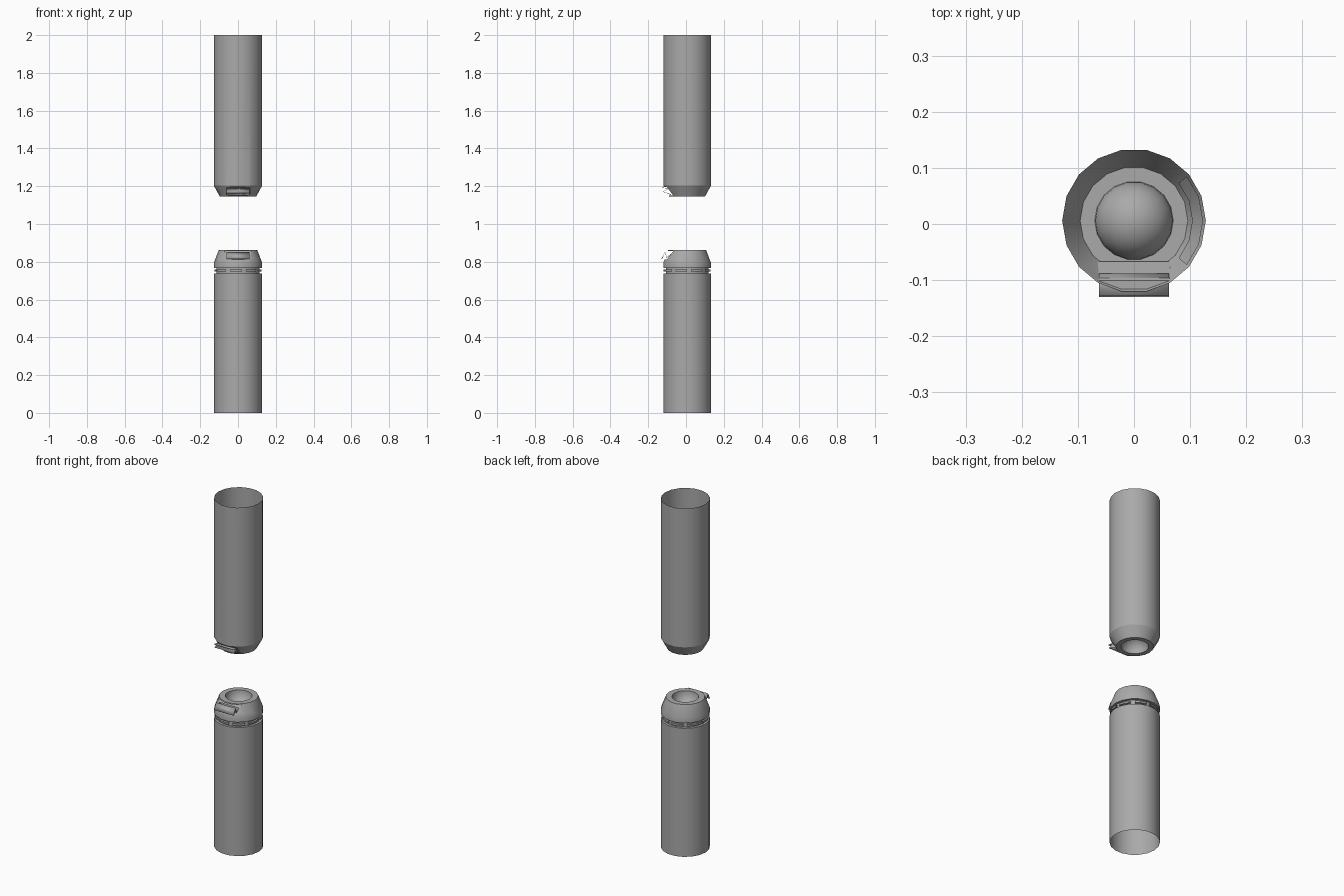
import bpy, bmesh, math
from mathutils import Vector

cube = bpy.data.objects.get("Cube")
if cube:
    bpy.data.objects.remove(cube)

SIDES = 18
CENTRE_Y = 0.006

grey = bpy.data.materials.new("plain grey")
grey.use_nodes = True
colour = (0.4, 0.4, 0.4, 1)
grey.diffuse_color = colour
bsdf = grey.node_tree.nodes["Principled BSDF"]
bsdf.inputs["Base Color"].default_value = colour
bsdf.inputs["Roughness"].default_value = 0.7


def finish(name, bm, recalc=True):
    if recalc:
        bmesh.ops.recalc_face_normals(bm, faces=bm.faces)
    mesh = bpy.data.meshes.new(name)
    bm.to_mesh(mesh)
    bm.free()
    mesh.materials.append(grey)
    obj = bpy.data.objects.new(name, mesh)
    bpy.context.collection.objects.link(obj)
    bpy.ops.object.select_all(action="DESELECT")
    obj.select_set(True)
    bpy.context.view_layer.objects.active = obj
    bpy.ops.object.shade_smooth_by_angle(angle=math.radians(28))
    return obj


def lathe(profile, sides=SIDES, keep=lambda i: True):
    """Turn a list of (radius, z) points about the upright axis."""
    bm = bmesh.new()
    rings = []
    for r, z in profile:
        rings.append([bm.verts.new((r * math.cos(math.tau * i / sides),
                                    CENTRE_Y + r * math.sin(math.tau * i / sides), z))
                      for i in range(sides)])
    for a, b in zip(rings, rings[1:]):
        for i in range(sides):
            if keep(i):
                j = (i + 1) % sides
                bm.faces.new((a[i], a[j], b[j], b[i]))
    bmesh.ops.remove_doubles(bm, verts=bm.verts, dist=1e-5)
    loose = [v for v in bm.verts if not v.link_faces]
    bmesh.ops.delete(bm, geom=loose, context="VERTS")
    return bm


def dome(radius, z, direction, steps=8):
    angles = [math.pi / 2 * k / steps for k in range(steps + 1)]
    return [(radius * math.cos(a), z + direction * radius * math.sin(a)) for a in angles]


def cut_pocket(bm, rim, shoulder):
    """Cut a flat slanted pocket into the front of the taper."""
    lo, hi = sorted((rim, shoulder))
    back = Vector((0, -0.067, rim))
    slope = Vector((0, -0.101, shoulder)) - back
    normal = slope.cross(Vector((1, 0, 0))).normalized()
    if normal.y > 0:
        normal.negate()

    def front_faces():
        return [f for f in bm.faces
                if f.calc_center_median().y < -0.05
                and lo - 0.006 < f.calc_center_median().z < hi + 0.012
                and abs(f.normal.z) < 0.95
                and min((v.co.xy - Vector((0, CENTRE_Y))).length for v in f.verts) > 0.08]

    for co, no in ((Vector((0, 0, lo)), Vector((0, 0, 1))),
                   (Vector((0, 0, hi)), Vector((0, 0, 1))), (back, normal)):
        bm.normal_update()
        faces = front_faces()
        geom = set(faces)
        for f in faces:
            geom.update(f.edges)
            geom.update(f.verts)
        bmesh.ops.bisect_plane(bm, geom=list(geom), plane_co=co, plane_no=no, dist=1e-5)
    bm.normal_update()
    doomed = [f for f in front_faces()
              if lo < f.calc_center_median().z < hi
              and (f.calc_center_median() - back).dot(normal) > 1e-4]
    rim_verts = {v for f in doomed for v in f.verts}
    bmesh.ops.delete(bm, geom=doomed, context="FACES")
    rim_verts = [v for v in rim_verts if v.is_valid]
    # shelves above and below, then the slanted back
    for level in (lo, hi):
        arc = sorted((v for v in rim_verts if abs(v.co.z - level) < 1e-4), key=lambda v: v.co.x)
        if len(arc) > 2:
            bm.faces.new(arc)
    flat = [v for v in rim_verts if abs((v.co - back).dot(normal)) < 1e-4]
    if len(flat) > 2:
        mid = (lo + hi) / 2
        flat.sort(key=lambda v: math.atan2(v.co.z - mid, v.co.x))
        bm.faces.new(flat)


def folded_clip(name, path, half_width=0.062):
    """A thin folded strip running across the front."""
    bm = bmesh.new()
    rows = [[bm.verts.new((x, y, z)) for x in (-half_width, half_width)] for y, z in path]
    for a, b in zip(rows, rows[1:]):
        bm.faces.new((a[0], a[1], b[1], b[0]))
    obj = finish(name, bm)
    solid = obj.modifiers.new("thickness", "SOLIDIFY")
    solid.thickness = 0.003
    solid.offset = 0


# Upper tube: open top, tapered foot, domed socket
upper = lathe([(0.128, 2.0), (0.128, 1.203), (0.096, 1.145)] + dome(0.07, 1.145, 1))
cut_pocket(upper, 1.15, 1.196)
finish("upper_tube", upper)

# Thin lining inside the taper, on one side only
finish("upper_lining", lathe([(0.123, 1.202), (0.104, 1.167)],
                             keep=lambda i: i < 2 or i >= SIDES - 2))

# Lower tube: open foot, grooved neck, collar, tapered head, bowl socket
lower = lathe([(0.128, 0.0), (0.128, 0.738), (0.114, 0.738), (0.114, 0.768),
               (0.128, 0.768), (0.128, 0.795), (0.102, 0.862)] + dome(0.07, 0.862, -1))
cut_pocket(lower, 0.857, 0.812)
finish("lower_tube", lower)

# Broken ring sitting in the groove
finish("groove_ring", lathe([(0.112, 0.748), (0.125, 0.748), (0.125, 0.758), (0.112, 0.758)],
                            sides=36, keep=lambda i: i % 4))

# Folded clips in the two pockets
folded_clip("upper_clip", [(-0.128, 1.192), (-0.09, 1.188), (-0.124, 1.172), (-0.08, 1.156)])
folded_clip("lower_clip", [(-0.129, 0.815), (-0.111, 0.85), (-0.102, 0.822), (-0.08, 0.84)])
